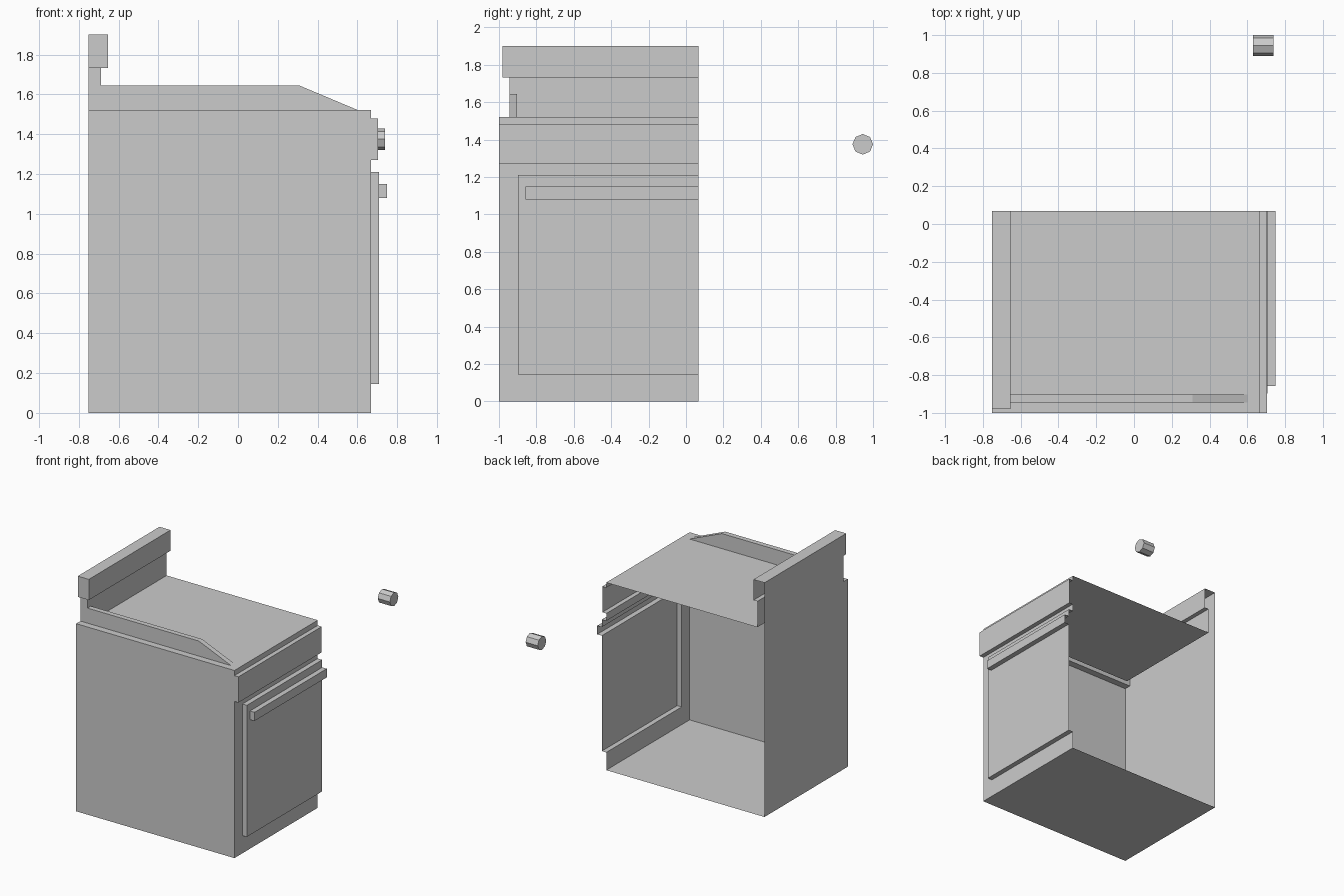
import bpy, bmesh, math

if "Cube" in bpy.data.objects:
    bpy.data.objects.remove(bpy.data.objects["Cube"])

OPEN_Y = 0.068  # open end of the shell


def extrude_xz(name, pts, y0, y1):
    """Closed prism: an x/z profile swept along y."""
    bm = bmesh.new()
    face = bm.faces.new([bm.verts.new((x, y0, z)) for x, z in pts])
    ret = bmesh.ops.extrude_face_region(bm, geom=[face])
    verts = [v for v in ret["geom"] if isinstance(v, bmesh.types.BMVert)]
    bmesh.ops.translate(bm, verts=verts, vec=(0, y1 - y0, 0))
    bmesh.ops.recalc_face_normals(bm, faces=bm.faces[:])
    me = bpy.data.meshes.new(name)
    bm.to_mesh(me)
    bm.free()
    ob = bpy.data.objects.new(name, me)
    bpy.context.collection.objects.link(ob)
    return ob


def rect(x0, x1, z0, z1):
    return [(x0, z0), (x1, z0), (x1, z1), (x0, z1)]


# Cabinet with the protruding control panel
body = extrude_xz("stove_body", [
    (-0.752, 0), (0.668, 0), (0.668, 1.271), (0.704, 1.271),
    (0.704, 1.48), (0.668, 1.48), (0.668, 1.522), (-0.752, 1.522)], -1, 0.20)

# Parts merged into the shell; each overlaps its neighbour
parts = [
    extrude_xz("backsplash", [
        (-0.752, 1.40), (-0.688, 1.40), (-0.688, 1.80), (-0.752, 1.80)], -0.945, 0.22),
    extrude_xz("backsplash_cap", rect(-0.752, -0.653, 1.732, 1.90), -0.98, 0.24),
    extrude_xz("cooktop_side_rim", [
        (-0.72, 1.48), (0.70 - 0.005, 1.482), (0.31, 1.644), (-0.72, 1.644)], -0.945, -0.903),
    extrude_xz("oven_door", rect(0.60, 0.708, 0.144, 1.211), -0.898, 0.26),
    extrude_xz("door_handle", rect(0.69, 0.749, 1.08, 1.15), -0.858, 0.28),
]
# keep the low tip of the rim inside the body
for v in parts[2].data.vertices:
    if v.co.x > 0.65:
        v.co.x, v.co.z = 0.648, 1.502

for p in parts:
    mod = body.modifiers.new(p.name, "BOOLEAN")
    mod.operation = "UNION"
    mod.solver = "EXACT"
    mod.object = p
bpy.context.view_layer.update()
dg = bpy.context.evaluated_depsgraph_get()
merged = bpy.data.meshes.new_from_object(body.evaluated_get(dg))
body.modifiers.clear()

# Slice the merged shell so its end is open
bm = bmesh.new()
bm.from_mesh(merged)
bmesh.ops.bisect_plane(bm, geom=bm.verts[:] + bm.edges[:] + bm.faces[:],
                       plane_co=(0, OPEN_Y, 0), plane_no=(0, 1, 0), clear_outer=True)
bm.to_mesh(merged)
bm.free()
body.data = merged
for p in parts:
    bpy.data.objects.remove(p)

# Eight-sided control knob
bpy.ops.mesh.primitive_cylinder_add(vertices=8, radius=0.055, depth=0.108,
                                    location=(0.685, 0.945, 1.375),
                                    rotation=(0, math.pi / 2, 0))
bpy.context.object.name = "control_knob"
